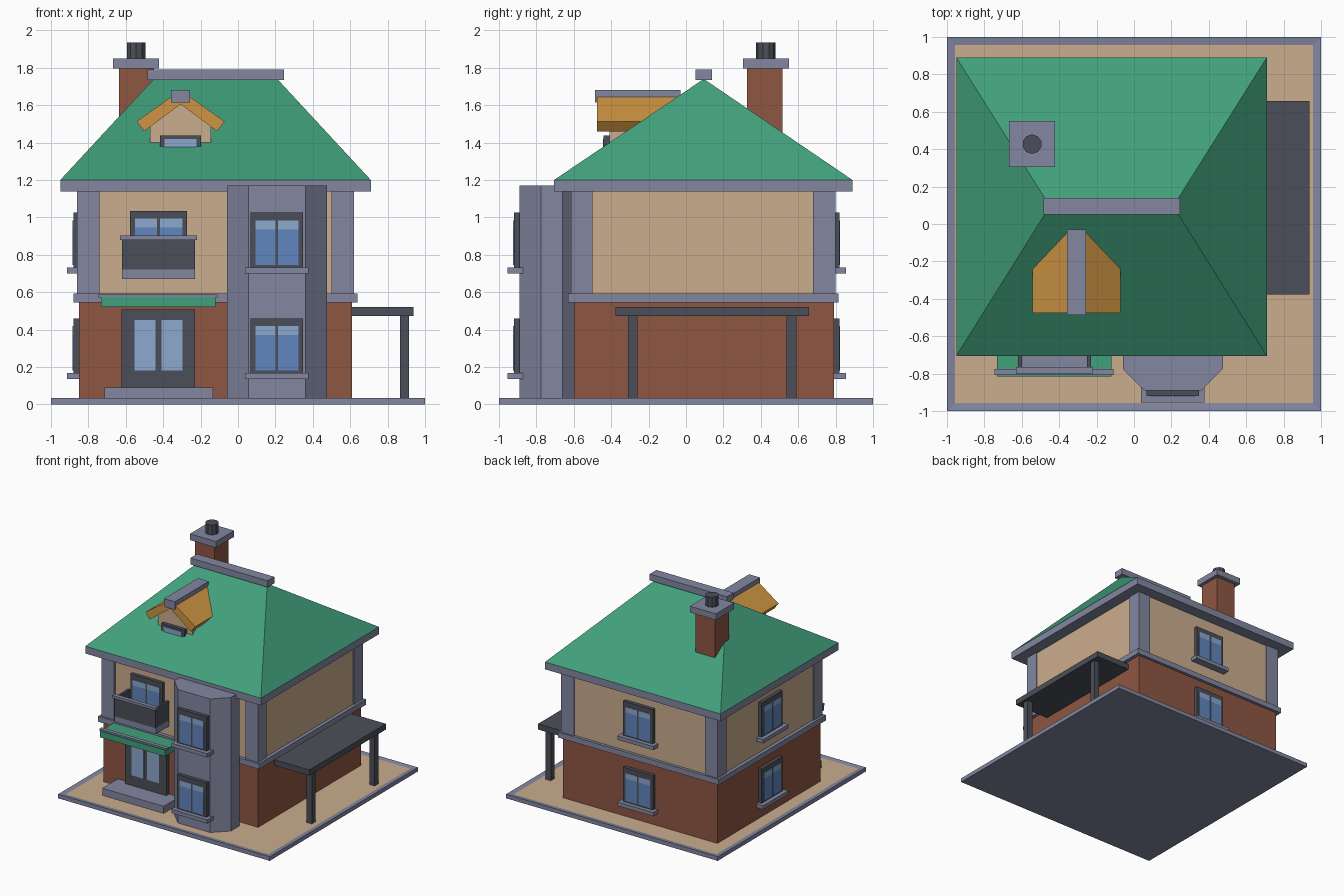
import bpy, bmesh, math
from mathutils import Matrix, Vector

cube = bpy.data.objects.get("Cube")
if cube:
    bpy.data.objects.remove(cube, do_unlink=True)


def material(name, r, g, b):
    rgb = [(c / 255 / 12.92 if c < 11 else ((c / 255 + 0.055) / 1.055) ** 2.4) for c in (r, g, b)]
    mat = bpy.data.materials.new(name)
    mat.use_nodes = True
    mat.diffuse_color = (*rgb, 1)
    bsdf = mat.node_tree.nodes["Principled BSDF"]
    bsdf.inputs["Base Color"].default_value = (*rgb, 1)
    bsdf.inputs["Roughness"].default_value = 0.8
    return mat


TRIM = material("slate_trim", 131, 135, 161)
PLASTER = material("tan_plaster", 203, 173, 142)
BRICK = material("brick_red", 142, 86, 66)
GREEN = material("green_roofing", 65, 160, 124)
DARK = material("dark_grey", 75, 79, 88)
ORANGE = material("orange_shingle", 205, 148, 66)
GLASS = material("blue_glass", 97, 134, 190)
PALE = material("pale_glass", 140, 168, 206)


def finish(name, bm, *mats, matrix=None):
    bmesh.ops.recalc_face_normals(bm, faces=bm.faces)
    mesh = bpy.data.meshes.new(name)
    bm.to_mesh(mesh)
    bm.free()
    for mat in mats:
        mesh.materials.append(mat)
    ob = bpy.data.objects.new(name, mesh)
    if matrix:
        ob.matrix_world = matrix
    bpy.context.collection.objects.link(ob)
    return ob


def hull(name, points, mat, matrix=None):
    """Convex solid around a few points."""
    bm = bmesh.new()
    for p in points:
        bm.verts.new(p)
    bmesh.ops.convex_hull(bm, input=bm.verts)
    bmesh.ops.dissolve_limit(bm, angle_limit=0.01, verts=bm.verts, edges=bm.edges)
    return finish(name, bm, mat, matrix=matrix)


def box(name, xs, ys, zs, mat, matrix=None):
    return hull(name, [(x, y, z) for x in xs for y in ys for z in zs], mat, matrix)


# Main extents
X0, X1, Y0, Y1 = -0.85, 0.61, -0.60, 0.79
CX, CY = (X0 + X1) / 2, (Y0 + Y1) / 2

# Plot with raised kerb around a sunken tan yard
bm = bmesh.new()
bmesh.ops.create_cube(bm, size=1, matrix=Matrix.Translation((0, 0, 0.0175)) @ Matrix.Diagonal((2, 2, 0.035, 1)))
top = [f for f in bm.faces if f.normal.z > 0.9]
bmesh.ops.inset_region(bm, faces=top, thickness=0.06)
top[0].material_index = 1
bmesh.ops.translate(bm, verts=top[0].verts, vec=(0, 0, -0.006))
finish("plot_base", bm, TRIM, PLASTER)

# Walls, belt course, corner posts, eaves
box("ground_floor", (X0, X1), (Y0, Y1), (0.02, 0.56), BRICK)
box("upper_floor", (X0, X1), (Y0, Y1), (0.57, 1.16), PLASTER)
box("belt_course", (X0 - 0.03, X1 + 0.03), (Y0 - 0.03, Y1 + 0.025), (0.545, 0.592), TRIM)
for side, xs in (("left", (0.50, 0.62)), ("right", (-0.86, -0.74))):
    for end, ys in (("front", (-0.615, -0.50)), ("back", (0.68, 0.80))):
        box(f"corner_post_{end}_{side}", xs, ys, (0.58, 1.15), TRIM)
box("eaves", (-0.95, 0.71), (-0.705, 0.89), (1.138, 1.2), TRIM)

# Hipped roof and ridge cap
hull("hip_roof", [(x, y, 1.2) for x in (-0.95, 0.71) for y in (-0.705, 0.89)]
     + [(-0.45, 0.095, 1.74), (0.21, 0.095, 1.74)], GREEN)
box("ridge_cap", (-0.485, 0.245), (0.05, 0.14), (1.735, 1.79), TRIM)

# Chimney
box("chimney_stack", (-0.637, -0.45), (0.327, 0.517), (1.21, 1.81), BRICK)
box("chimney_cap", (-0.668, -0.422), (0.305, 0.55), (1.797, 1.85), TRIM)
bm = bmesh.new()
bmesh.ops.create_cone(bm, cap_ends=True, segments=10, radius1=0.052, radius2=0.052, depth=0.1,
                      matrix=Matrix.Translation((-0.545, 0.427, 1.885)))
finish("chimney_pot", bm, DARK)

# Dormer: gabled body, two roof slabs, cap, small window
DX = -0.307
gable = [(-0.163, 1.25), (-0.163, 1.49), (0, 1.612), (0.163, 1.49), (0.163, 1.25)]
hull("dormer_body", [(DX + x, y, z) for x, z in gable for y in (-0.41, -0.12)], PLASTER)
slab = [(0.235, 1.513), (0.195, 1.46), (0, 1.605), (0, 1.68)]
for side, s in (("left", 1), ("right", -1)):
    hull(f"dormer_roof_{side}", [(DX + s * x, y, z) for x, z in slab for y in (-0.475, -0.03)], ORANGE)
box("dormer_cap", (DX - 0.051, DX + 0.051), (-0.487, -0.03), (1.613, 1.682), TRIM)
box("dormer_window_frame", (DX - 0.11, DX + 0.11), (-0.44, -0.40), (1.31, 1.437), DARK)
box("dormer_window_glass", (DX - 0.085, DX + 0.085), (-0.445, -0.438), (1.33, 1.418), PALE)

# Bay with chamfered corners
corners = [(0.152, -0.89), (0.268, -0.775), (0.268, -0.66), (0.152, -0.545)]
hull("bay", [(0.208 + s * x, y, z) for x, y in corners for s in (1, -1) for z in (0.02, 1.17)], TRIM)


def window(name, x, y, z, turn=0, sill=True, half=0.14):
    """Two-pane window facing -y before it is turned; z is the frame bottom."""
    m = Matrix.Translation((x, y, z)) @ Matrix.Rotation(math.radians(turn), 4, "Z")
    box(name + "_frame", (-half, half), (-0.03, 0.02), (0, 0.295), DARK, m)
    for side, s in (("a", 1), ("b", -1)):
        xs = (s * 0.007, s * (half - 0.025))
        box(f"{name}_pane_{side}", xs, (-0.034, -0.02), (0.015, 0.205), GLASS, m)
        box(f"{name}_pane_top_{side}", xs, (-0.034, -0.02), (0.205, 0.253), PALE, m)
    if sill:
        box(name + "_sill", (-half - 0.03, half + 0.03), (-0.065, 0.02), (-0.03, 0.002), TRIM, m)


for level, z in (("lower", 0.165), ("upper", 0.73)):
    window(f"bay_window_{level}", 0.208, -0.89, z)
    window(f"back_window_{level}", CX, Y1, z, 180)
    window(f"side_window_{level}", X0, CY, z, -90)
window("balcony_window", -0.425, Y0, 0.74, sill=False, half=0.152)

# Front door and step
box("door_step", (-0.715, -0.135), (-0.81, -0.58), (0.02, 0.09), TRIM)
box("door_frame", (-0.622, -0.23), (-0.64, -0.58), (0.09, 0.508), DARK)
for side, xs in (("right", (-0.553, -0.44)), ("left", (-0.41, -0.297))):
    box(f"door_pane_{side}", xs, (-0.645, -0.635), (0.18, 0.45), PALE)

# Door canopy
box("canopy", (-0.733, -0.12), (-0.815, -0.59), (0.522, 0.575), GREEN)
box("canopy_edge", (-0.745, -0.11), (-0.808, -0.775), (0.572, 0.588), TRIM)

# Balcony
box("balcony_floor", (-0.62, -0.23), (-0.78, -0.59), (0.67, 0.722), TRIM)
box("balcony_front", (-0.62, -0.23), (-0.782, -0.765), (0.72, 0.885), DARK)
box("balcony_rail", (-0.632, -0.218), (-0.80, -0.765), (0.88, 0.902), TRIM)
for side, x in (("right", -0.62), ("left", -0.25)):
    box(f"balcony_side_{side}", (x, x + 0.02), (-0.78, -0.59), (0.72, 0.885), DARK)

# Side carport
box("carport_roof", (0.60, 0.938), (-0.377, 0.657), (0.473, 0.522), DARK)
for end, y in (("front", -0.31), ("back", 0.538)):
    box(f"carport_post_{end}", (0.865, 0.915), (y, y + 0.052), (0.02, 0.48), DARK)
